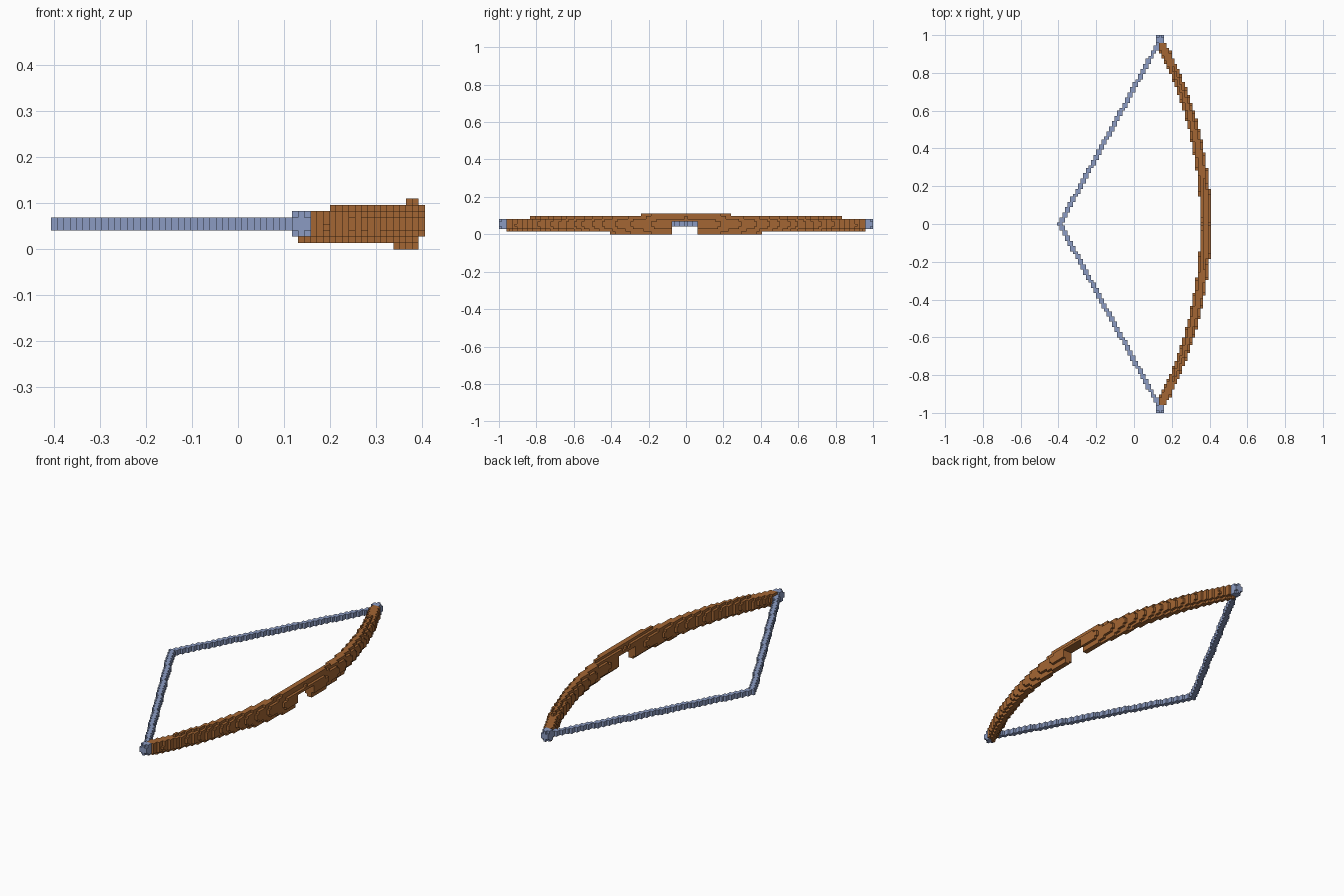
import bpy
import math
from mathutils import Vector

cube = bpy.data.objects.get("Cube")
if cube:
    bpy.data.objects.remove(cube, do_unlink=True)

# Block grid: 59 wide, 145 long, 8 high
U = 2 / 145
NX, HALF_Y, NZ = 59, 72, 8
RADIUS = 148          # bend of the bow, in blocks
CENTRE = 57           # bow centre line at the grip


def material(name, rgb):
    mat = bpy.data.materials.new(name)
    mat.use_nodes = True
    mat.diffuse_color = (*rgb, 1)
    mat.node_tree.nodes["Principled BSDF"].inputs["Base Color"].default_value = (*rgb, 1)
    return mat


wood = material("brown wood", (0.37, 0.133, 0.033))
cord = material("pale blue cord", (0.26, 0.33, 0.54))


def block_part(name, inside, mat):
    """Skin every block for which inside(i, j, k) holds, leaving out hidden faces."""
    cells = {(i, j, k)
             for i in range(NX)
             for j in range(-HALF_Y, HALF_Y + 1)
             for k in range(NZ) if inside(i, j, k)}
    index, faces = {}, []
    for cell in cells:
        for axis in range(3):
            a, b = (axis + 1) % 3, (axis + 2) % 3
            for side in (0, 1):
                beside = list(cell)
                beside[axis] += 2 * side - 1
                if tuple(beside) in cells:
                    continue
                loop = []
                for da, db in ((0, 0), (1, 0), (1, 1), (0, 1)):
                    p = list(cell)
                    p[axis] += side
                    p[a] += da
                    p[b] += db
                    loop.append(index.setdefault(tuple(p), len(index)))
                faces.append(loop if side else loop[::-1])
    verts = [Vector((x - NX / 2, y - 0.5, z)) * U for x, y, z in index]
    mesh = bpy.data.meshes.new(name)
    mesh.from_pydata(verts, [], faces)
    mesh.materials.append(mat)
    obj = bpy.data.objects.new(name, mesh)
    bpy.context.collection.objects.link(obj)
    return obj


def arc_x(j):
    return CENTRE - RADIUS + math.sqrt(RADIUS ** 2 - j * j)


def bow(i, j, k):
    # Arrow window beside the grip
    if -5 <= j <= 4 and k < 5:
        return False
    offset = i + 0.5 - arc_x(j)
    # Raised ridges above and below the limb
    if k == 0 or k == NZ - 1:
        reach = 29 if k == 0 else 17
        return abs(j) <= reach and -0.505 < offset < 1.1
    # Rounded, slightly tapering limb
    if abs(j) > 69 or i < 39:
        return False
    t = abs(j) / HALF_Y
    d = math.hypot(i + 0.5 - CENTRE + RADIUS, j) - RADIUS
    across = abs(d) / (2.2 - 0.4 * t)
    up = abs(k + 0.5 - 3.95) / (3.1 - 0.65 * t)
    return across ** 2.5 + up ** 2.5 < 1


def string(i, j, k):
    middle = 1 + 38.5 * abs(j) / 70.5
    return k in (3, 4) and abs(j) <= 69 and abs(i + 0.5 - middle) < 0.99


def tip(sign):
    # Small block knob with its corners taken off
    def inside(i, j, k):
        j *= sign
        if not (38 <= i <= 40 and 69 <= j <= 72 and 2 <= k <= 5):
            return False
        return (i in (38, 40)) + (j in (69, 72)) + (k in (2, 5)) < 3
    return inside


block_part("bow_limbs", bow, wood)
block_part("bow_string", string, cord)
for label, sign in (("front", -1), ("back", 1)):
    block_part(label + "_tip", tip(sign), cord)
